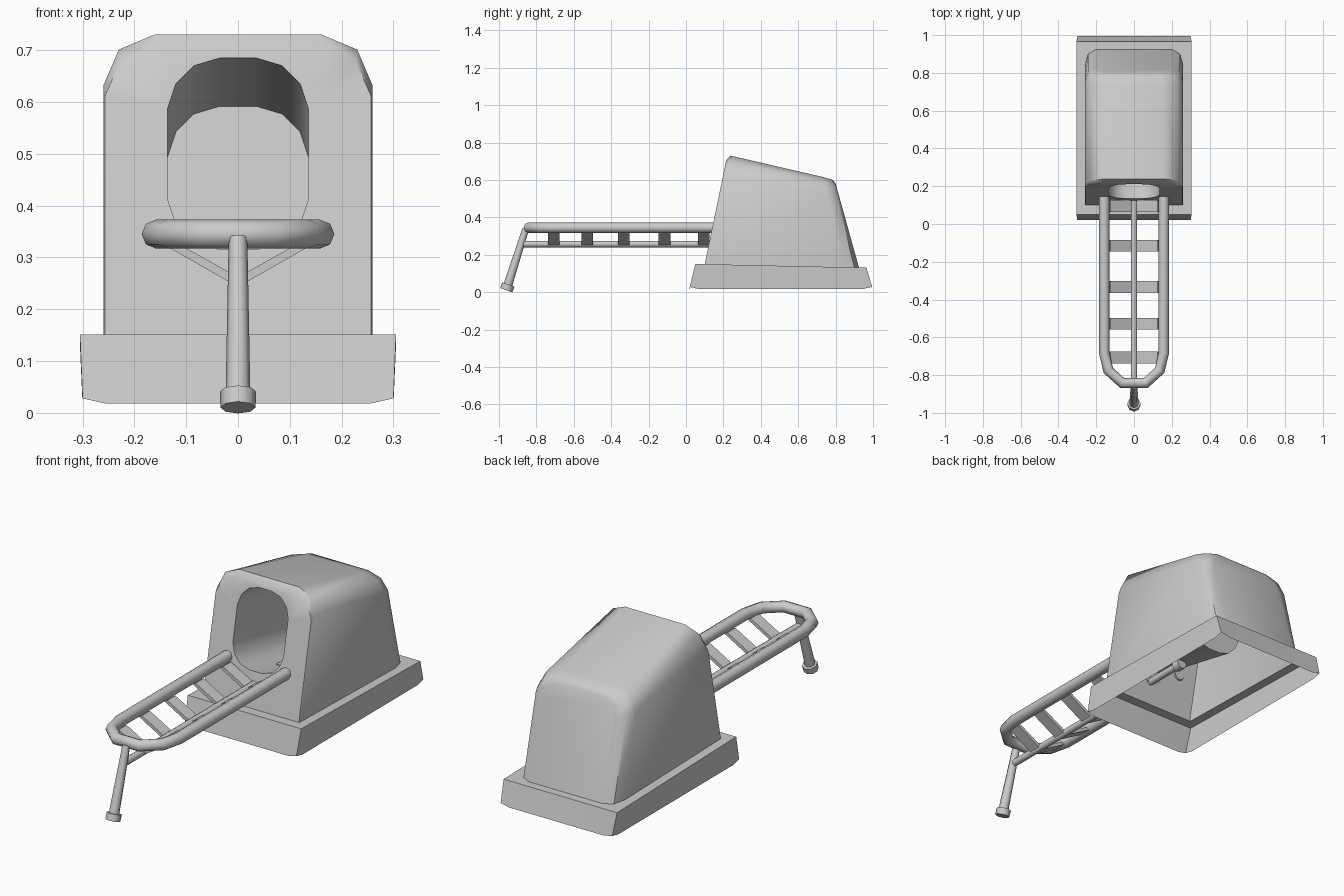
import bpy, bmesh, math
from mathutils import Vector

if "Cube" in bpy.data.objects:
    bpy.data.objects.remove(bpy.data.objects["Cube"])


def finish(bm, name, angle=40):
    bmesh.ops.remove_doubles(bm, verts=bm.verts, dist=1e-5)
    bmesh.ops.recalc_face_normals(bm, faces=bm.faces)
    me = bpy.data.meshes.new(name)
    bm.to_mesh(me)
    bm.free()
    ob = bpy.data.objects.new(name, me)
    bpy.context.collection.objects.link(ob)
    bpy.ops.object.select_all(action='DESELECT')
    ob.select_set(True)
    bpy.context.view_layer.objects.active = ob
    bpy.ops.object.shade_smooth_by_angle(angle=math.radians(angle))
    return ob


def loop_edges(bm, pts):
    vs = [bm.verts.new(p) for p in pts]
    return vs, [bm.edges.new((vs[i], vs[(i + 1) % len(vs)])) for i in range(len(vs))]


def face_with_hole(bm, outer, inner):
    edges = loop_edges(bm, outer)[1] + loop_edges(bm, inner)[1]
    bmesh.ops.triangle_fill(bm, use_beauty=True, edges=edges)


def bridge(bm, a, b, closed=True):
    n = len(a)
    for i in range(n if closed else n - 1):
        j = (i + 1) % n
        bm.faces.new((a[i], a[j], b[j], b[i]))


def rod(name, p, q, r1, r2, n=8):
    p, q = Vector(p), Vector(q)
    bm = bmesh.new()
    bmesh.ops.create_cone(bm, cap_ends=True, segments=n, radius1=r1, radius2=r2, depth=(q - p).length)
    bmesh.ops.rotate(bm, verts=bm.verts, matrix=(q - p).to_track_quat('Z', 'Y').to_matrix())
    bmesh.ops.translate(bm, verts=bm.verts, vec=(p + q) / 2)
    return finish(bm, name, 50)


def ledge_z(y):
    return 0.152 - 0.022 * y


# Hood: arch sections lofted from front to back (y bottom, y top, z top, half width)
ARCH = [(1, 0), (1, .83), (.885, .95), (.62, 1)]
ARCH += [(-x, h) for x, h in reversed(ARCH)]
SECTIONS = [(.10, .215, .705, .257), (.108, .238, .73, .26), (.84, .735, .615, .26),
            (.90, .785, .60, .243), (.925, .80, .58, .20)]


def section(yb, yt, zt, hw):
    zb = ledge_z(yb)
    return [(hw * x, yb + (yt - yb) * h, zb + (zt - zb) * h) for x, h in ARCH]


# Oval opening lying in the leaning front plane
yb, yt, zt, _ = SECTIONS[0]
lean = (yt - yb) / (zt - ledge_z(yb))
QUARTER = [(.136, .087), (.12, .135), (.085, .17), (.035, .185)]
OVAL = QUARTER + [(-x, z) for x, z in reversed(QUARTER)]
OVAL += [(-x, -z) for x, z in OVAL]
oval = [Vector((x, yb + lean * (.5 + z - ledge_z(yb)), .5 + z)) for x, z in OVAL]

bm = bmesh.new()
rings = [[bm.verts.new(p) for p in section(*s)] for s in SECTIONS]
for a, b in zip(rings, rings[1:]):
    bridge(bm, a, b, closed=False)
bm.faces.new(rings[-1])
face_with_hole(bm, section(*SECTIONS[0]), oval)
finish(bm, "hood", 48)

# Tunnel: blind oval sleeve behind the opening
bm = bmesh.new()
inward = Vector((0, 1, -lean)).normalized() * .46
near = loop_edges(bm, oval)[0]
far = [bm.verts.new(p + inward) for p in oval]
bridge(bm, near, far)
bm.faces.new(far)
tunnel = finish(bm, "tunnel", 48)
tunnel.data.flip_normals()

# Base skirt: open underneath, with a ledge around the hood
bm = bmesh.new()


def rect(x, y0, y1, zc, zm):
    i = .045
    pts = []
    for cx, cy, dx, dy in [(x, y0, -1, 1), (x, y1, -1, -1), (-x, y1, 1, -1), (-x, y0, 1, 1)]:
        a, b = (cx + dx * i, cy, zm(cy)), (cx, cy + dy * i, zm(cy + dy * i))
        trio = [a, (cx, cy, zc(cy)), b]
        pts += trio if dx * dy < 0 else trio[::-1]
    return pts


top = rect(.305, .05, .965, ledge_z, ledge_z)
bottom = rect(.30, .02, .995, lambda y: .028, lambda y: .018)
bridge(bm, loop_edges(bm, top)[0], loop_edges(bm, bottom)[0])
hole = [(s[3], s[0], ledge_z(s[0])) for s in SECTIONS]
hole += [(-x, y, z) for x, y, z in reversed(hole)]
face_with_hole(bm, top, hole)
finish(bm, "base_skirt", 30)

# U-shaped ladder rail
half = [(.158, .145), (.158, -.68), (.136, -.775), (.062, -.842)]
path = half + [(-x, y) for x, y in reversed(half)]
cu = bpy.data.curves.new("ladder_rail", 'CURVE')
cu.dimensions = '3D'
cu.bevel_depth = .028
cu.bevel_resolution = 2
cu.use_fill_caps = True
sp = cu.splines.new('POLY')
sp.points.add(len(path) - 1)
for pt, (x, y) in zip(sp.points, path):
    pt.co = (x, y, .345, 1)
rail = bpy.data.objects.new("ladder_rail", cu)
bpy.context.collection.objects.link(rail)
bpy.ops.object.select_all(action='DESELECT')
rail.select_set(True)
bpy.context.view_layer.objects.active = rail
bpy.ops.object.convert(target='MESH')
bpy.ops.object.shade_smooth_by_angle(angle=math.radians(50))

# V-shaped rungs
V = [(-.142, .324), (0, .243), (.142, .324), (.125, .332), (0, .262), (-.125, .332)]
for k, y in enumerate([-.707, -.528, -.333, -.115, .095]):
    bm = bmesh.new()
    a = [bm.verts.new((x, y - .031, z)) for x, z in V]
    b = [bm.verts.new((x, y + .031, z)) for x, z in V]
    bridge(bm, a, b)
    for r in (a, b):
        for i in (0, 1):
            bm.faces.new([r[j] for j in ((0, 1, 4, 5) if i == 0 else (1, 2, 3, 4))])
    finish(bm, f"rung_{k + 1}", 20)

# Centre spine, front leg and foot
rod("spine", (0, -.868, .257), (0, .35, .257), .017, .017)
rod("spine_end", (0, .31, .257), (0, .35, .257), .027, .027)
rod("front_leg", (0, -.857, .338), (0, -.955, .03), .018, .024)
rod("foot", (0, -.95, .041), (0, -.961, .0105), .035, .034)
